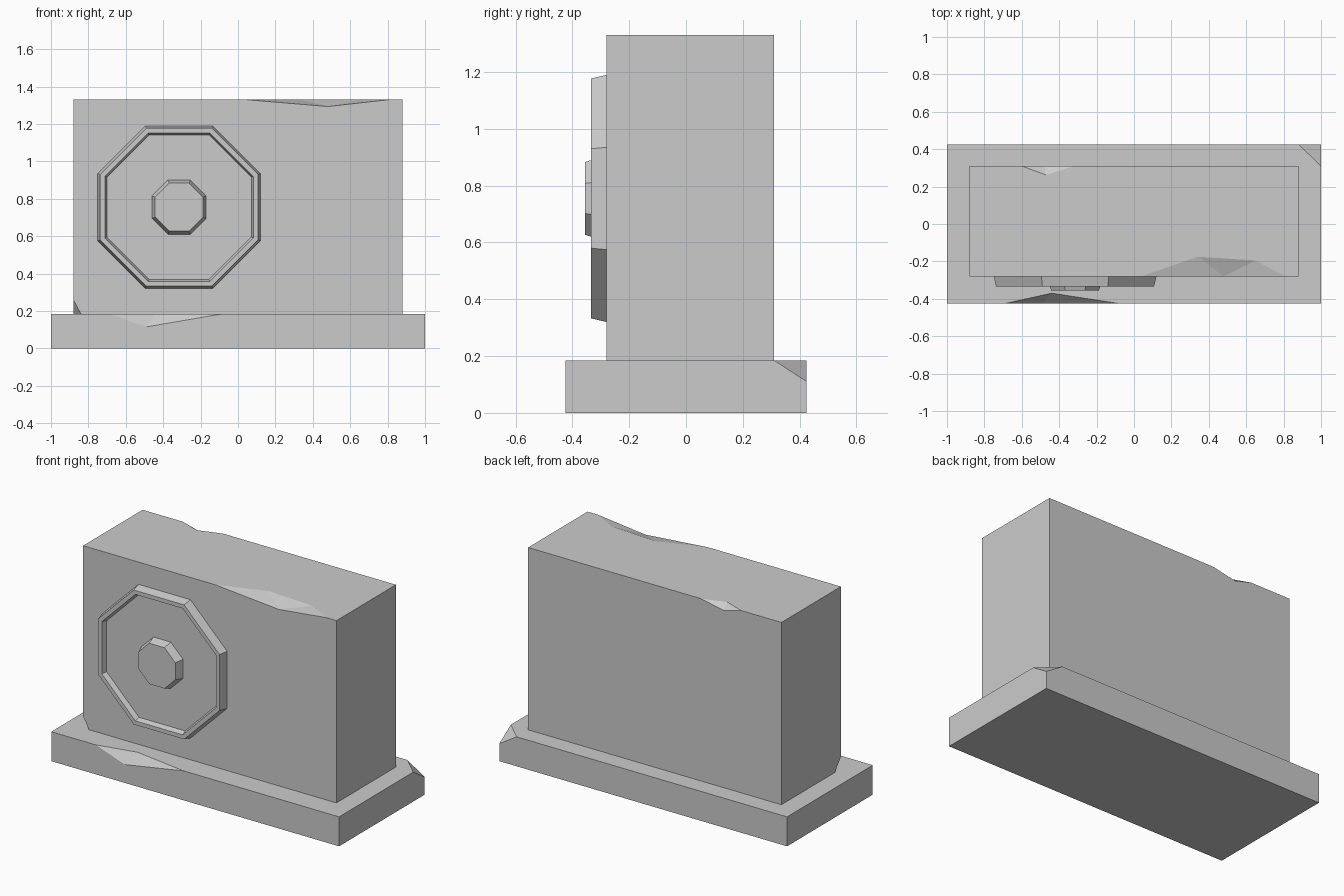
import bpy, bmesh, math
from mathutils import Vector

if "Cube" in bpy.data.objects:
    bpy.data.objects.remove(bpy.data.objects["Cube"])


def make_object(name, bm):
    bmesh.ops.recalc_face_normals(bm, faces=bm.faces[:])
    me = bpy.data.meshes.new(name)
    bm.to_mesh(me)
    bm.free()
    ob = bpy.data.objects.new(name, me)
    bpy.context.collection.objects.link(ob)
    return ob


def box(name, lo, hi):
    bm = bmesh.new()
    bmesh.ops.create_cube(bm, size=1)
    for v in bm.verts:
        v.co = [lo[i] if v.co[i] < 0 else hi[i] for i in range(3)]
    return make_object(name, bm)


def chip(target, points, outside):
    """Knock a flat-faceted chip out of a block with a convex cutter."""
    bm = bmesh.new()
    for p in points + [outside]:
        bm.verts.new(p)
    bmesh.ops.convex_hull(bm, input=bm.verts[:])
    cutter = make_object(target.name + "_chip_cutter", bm)
    cutter.hide_render = True
    cutter.hide_set(True)
    mod = target.modifiers.new("chip", 'BOOLEAN')
    mod.operation = 'DIFFERENCE'
    mod.solver = 'EXACT'
    mod.object = cutter


def octagon_turning(name, cx, cz, profile):
    """Stack octagons along y; profile holds (flat-to-centre distance, y)."""
    bm = bmesh.new()
    rings = []
    for apothem, y in profile:
        r = apothem / math.cos(math.pi / 8)
        angles = [math.pi / 8 + i * math.pi / 4 for i in range(8)]
        rings.append([bm.verts.new((cx + r * math.cos(a), y, cz + r * math.sin(a)))
                      for a in angles])
    for a, b in zip(rings, rings[1:]):
        for i in range(8):
            j = (i + 1) % 8
            bm.faces.new((a[i], a[j], b[j], b[i]))
    bm.faces.new(rings[0])
    bm.faces.new(rings[-1])
    return make_object(name, bm)


# Plinth with a chipped front edge and a broken back corner
H = 0.185
plinth = box("plinth", (-1, -0.425, 0), (1, 0.425, H))
chip(plinth, [(-0.69, -0.425, H), (-0.08, -0.425, H), (-0.44, -0.37, H), (-0.49, -0.425, 0.115)],
     (-0.4, -0.475, H + 0.05))
chip(plinth, [(0.88, 0.425, H), (1, 0.31, H), (1, 0.425, 0.11)], (1.05, 0.475, H + 0.05))

# Upright slab with worn top edges and a broken bottom corner
T, F, B = 1.33, -0.28, 0.31
slab = box("slab", (-0.88, F, H), (0.88, B, T))
chip(slab, [(0.04, F, T), (0.81, F, T), (0.34, -0.175, T), (0.65, -0.195, T), (0.48, F, 1.293)],
     (0.45, F - 0.05, T + 0.05))
chip(slab, [(-0.60, B, T), (-0.32, B, T), (-0.47, 0.262, T), (-0.48, B, 1.298)],
     (-0.46, B + 0.05, T + 0.05))
chip(slab, [(-0.88, F, 0.26), (-0.84, F, H), (-0.88, -0.22, H)], (-0.93, F - 0.05, H - 0.05))

# Raised octagonal medallion with a rim, recessed face and central boss
CX, CZ = -0.315, 0.755
octagon_turning("medallion", CX, CZ,
                [(0.435, F), (0.422, -0.335), (0.397, -0.335), (0.386, -0.303)])
octagon_turning("boss", CX, CZ, [(0.145, -0.303), (0.128, -0.355)])
